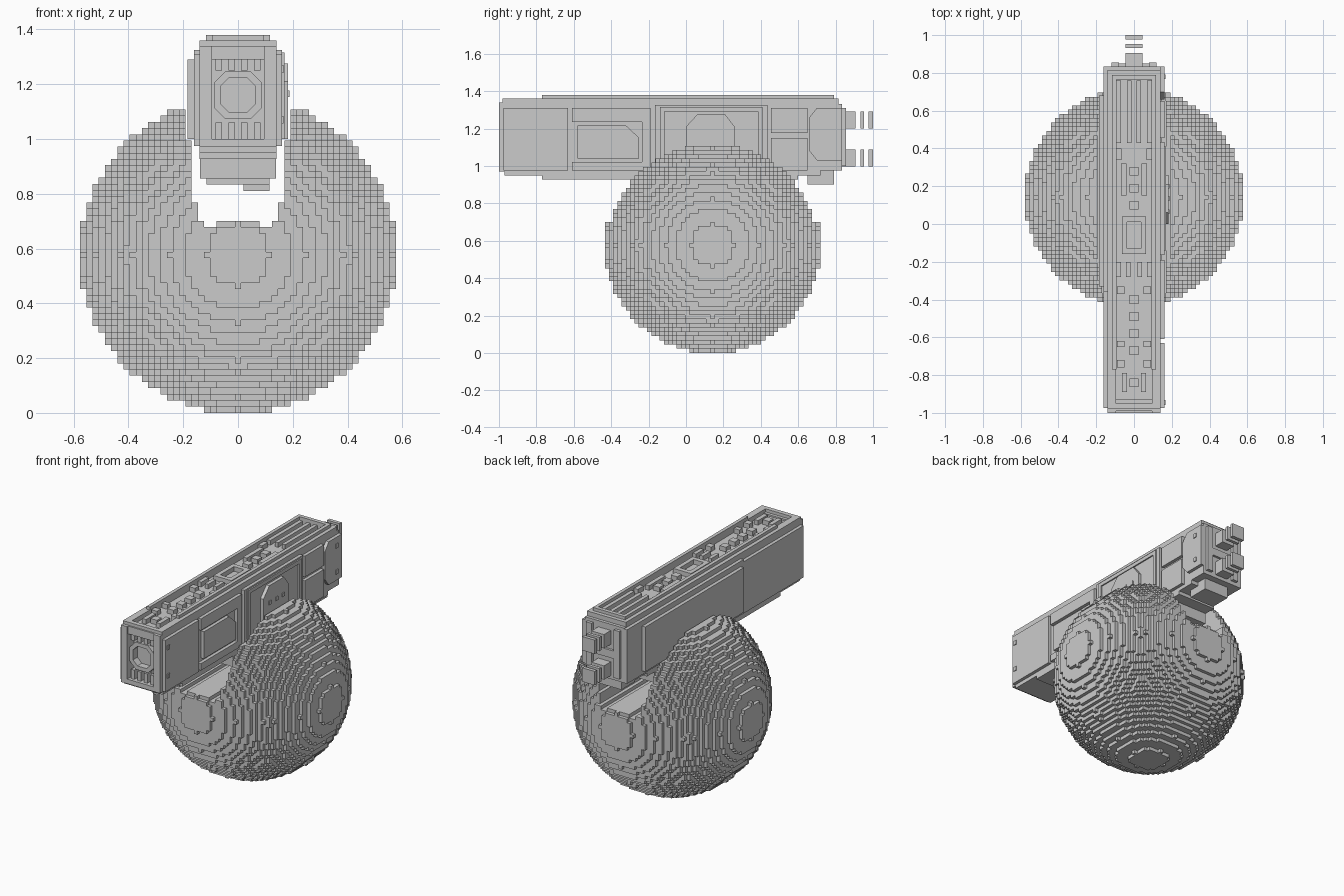
import bpy, bmesh, math

H = 0.0226                      # block size
CY, R = 0.142, 25.5             # ball centre (y) and radius in blocks

grey = bpy.data.materials.new("plain_grey")
grey.diffuse_color = (0.6, 0.6, 0.6, 1)


def finish(bm, name):
    bmesh.ops.recalc_face_normals(bm, faces=bm.faces)
    me = bpy.data.meshes.new(name)
    bm.to_mesh(me)
    bm.free()
    me.materials.append(grey)
    ob = bpy.data.objects.new(name, me)
    bpy.context.collection.objects.link(ob)
    return ob


def prism(bm, pts, x0, x1):
    """Extrude a y-z outline along x."""
    a = [bm.verts.new((x0, y, z)) for y, z in pts]
    b = [bm.verts.new((x1, y, z)) for y, z in pts]
    bm.faces.new(a)
    bm.faces.new(b[::-1])
    for i in range(len(a)):
        j = (i + 1) % len(a)
        bm.faces.new((a[i], b[i], b[j], a[j]))


def boxes(name, *items):
    """Each item: x0, x1, y0, y1, z0, z1."""
    bm = bmesh.new()
    for x0, x1, y0, y1, z0, z1 in items:
        prism(bm, [(y0, z0), (y1, z0), (y1, z1), (y0, z1)], x0, x1)
    return finish(bm, name)


def plates(name, outlines, x0, x1):
    bm = bmesh.new()
    for pts in outlines:
        prism(bm, pts, x0, x1)
    return finish(bm, name)


def rect(y0, y1, z0, z1):
    return [(y0, z0), (y1, z0), (y1, z1), (y0, z1)]


def both(*items):
    """Add the x-mirrored copy of every box."""
    return list(items) + [(-b, -a, *r) for a, b, *r in items]


# Blocky ball with a stepped slot running front to back
def slot_floor(x):
    x = abs(x)
    for limit, z in ((0.09, 0.69), (0.115, 0.67), (0.14, 0.71), (0.166, 0.765), (0.185, 0.99)):
        if x < limit:
            return z
    return 9


solid = set()
for i in range(-25, 26):
    floor = slot_floor(i * H)
    for j in range(-25, 26):
        for k in range(-25, 26):
            if i * i + j * j + k * k <= R * R and (k + R) * H < floor:
                solid.add((i, j, k))

bm = bmesh.new()
cache = {}


def corner(c):
    if c not in cache:
        cache[c] = bm.verts.new(((c[0] - 0.5) * H, CY + (c[1] - 0.5) * H, (c[2] + 25) * H))
    return cache[c]


for p in solid:
    for ax in range(3):
        u, v = (ax + 1) % 3, (ax + 2) % 3
        for s in (0, 1):
            n = list(p)
            n[ax] += 2 * s - 1
            if tuple(n) in solid:
                continue
            ring = []
            for du, dv in ((0, 0), (1, 0), (1, 1), (0, 1)):
                c = list(p)
                c[ax] += s
                c[u] += du
                c[v] += dv
                ring.append(corner(tuple(c)))
            bm.faces.new(ring if s else ring[::-1])
me = bpy.data.meshes.new("ball")
bm.to_mesh(me)
bm.free()
me.materials.append(grey)
bpy.context.collection.objects.link(bpy.data.objects.new("ball", me))

# Main hull, with an open bay at the nose and a trench on top
boxes("hull_core", (-0.14, 0.14, -0.93, 0.835, 0.975, 1.33))
boxes("hull_top_rails", *both((0.095, 0.115, -0.975, 0.79, 1.33, 1.36), (0.115, 0.14, -0.98, 0.815, 1.33, 1.36),
                              (0.093, 0.116, -0.77, 0.79, 1.36, 1.38)),
      (-0.14, 0.14, 0.77, 0.815, 1.33, 1.36), (-0.115, 0.115, 0.765, 0.79, 1.33, 1.38),
      (-0.115, 0.115, -0.98, -0.95, 1.33, 1.36))
boxes("keel", (-0.14, 0.14, -0.97, 0.72, 0.95, 0.98), (-0.14, 0.14, -0.77, 0.60, 0.927, 0.955),
      (-0.139, 0.139, -0.25, 0.52, 0.855, 0.93), (-0.115, 0.115, -0.2, 0.47, 0.833, 0.86),
      (0.02, 0.115, 0.0, 0.2, 0.81, 0.84), (-0.09, 0.09, 0.65, 0.79, 0.90, 0.98))

# Nose frame and muzzle
boxes("nose_frame", *both((0.095, 0.14, -1.0, -0.93, 0.97, 1.34)),
      (-0.095, 0.095, -0.99, -0.93, 1.29, 1.34), (-0.095, 0.095, -1.0, -0.93, 0.97, 1.0))
boxes("nose_slats", *[(x - 0.012, x + 0.012, -0.98, -0.93, z0, z1)
                      for x in (-0.07, -0.023, 0.023, 0.07) for z0, z1 in ((1.0, 1.06), (1.25, 1.29))])
bm = bmesh.new()
s, c = 0.088, 0.045
outer = [(c, -s), (s, -c), (s, c), (c, s), (-c, s), (-s, c), (-s, -c), (-c, -s)]
loops = []
for k, y in ((1, -0.93), (1, -0.985), (0.72, -0.985), (0.72, -0.94)):
    loops.append([bm.verts.new((x * k, y, 1.16 + z * k)) for x, z in outer])
for a, b in zip(loops, loops[1:]):
    for i in range(8):
        bm.faces.new((a[i], a[(i + 1) % 8], b[(i + 1) % 8], b[i]))
bm.faces.new(loops[3])
finish(bm, "muzzle")

# Right side: panels with cut corners
plates("right_panels", [
    rect(-0.975, -0.63, 0.975, 1.31),
    rect(-0.61, -0.19, 1.235, 1.31),
    [(-0.58, 1.04), (-0.25, 1.04), (-0.25, 1.15), (-0.32, 1.215), (-0.58, 1.215)],
    rect(-0.61, -0.19, 0.975, 1.02), rect(-0.235, -0.19, 1.02, 1.235),
    rect(-0.165, 0.435, 0.975, 1.325),
    rect(0.455, 0.65, 1.175, 1.31), rect(0.455, 0.65, 0.975, 1.15),
    [(0.70, 1.03), (0.835, 1.03), (0.835, 1.31), (0.70, 1.31), (0.66, 1.26), (0.66, 1.08)],
], 0.13, 0.1615)
plates("right_panel_frame", [rect(-0.14, 0.41, 1.29, 1.315), rect(-0.14, -0.115, 1.0, 1.29),
                             rect(0.385, 0.41, 1.0, 1.29)], 0.15, 0.17)
plates("right_pivot", [[(0.0, 1.0), (0.26, 1.0), (0.26, 1.21), (0.21, 1.275), (0.06, 1.275), (0.0, 1.21)]],
       0.13, 0.183)
plates("right_bolts", [rect(y - 0.012, y + 0.012, z - 0.012, z + 0.012) for y, z in
                       ((0.065, 1.165), (0.135, 1.165), (0.2, 1.165))], 0.18, 0.188)
plates("right_corner_bolts", [rect(y - 0.012, y + 0.012, z - 0.014, z + 0.014) for y, z in
                              ((-0.945, 1.255), (-0.945, 1.07), (0.78, 1.255), (0.78, 1.085))], 0.155, 0.167)

# Left side: plain panels
plates("left_panels", [rect(-0.975, -0.36, 0.975, 1.31), rect(-0.36, 0.835, 0.975, 1.325)], -0.1615, -0.13)
plates("left_raised_panel", [rect(-0.33, 0.68, 1.0, 1.29)], -0.184, -0.15)

# Small blocks in the top trench
top = [(x - 0.012, x + 0.012, 0.43, 0.76) for x in (-0.08, -0.025, 0.025, 0.08)]
top += [(x - 0.012, x + 0.012, -0.28, -0.2) for x in (-0.08, -0.03, 0.03, 0.08)]
top += [(-0.023, 0.023, y - 0.023, y + 0.023) for y in (-0.4, -0.49, -0.58, -0.67, -0.84, 0.1, 0.19, 0.28)]
for sx in (-1, 1):
    for x, w, y0, y1 in ((0.08, 0.014, 0.34, 0.40), (0.055, 0.014, 0.15, 0.32), (0.05, 0.014, -0.16, 0.04),
                         (0.07, 0.02, -0.37, -0.33), (0.07, 0.02, -0.65, -0.62), (0.07, 0.02, -0.76, -0.72),
                         (0.05, 0.014, -0.89, -0.79)):
        top.append((sx * x - w, sx * x + w, y0, y1))
top += [(-0.036, 0.036, -0.16, -0.13), (-0.036, 0.036, 0.01, 0.04)]
boxes("trench_blocks", *[(*t, 1.32, 1.36) for t in top])

# Rear nozzles with separate rings, and the rear wall trim
boxes("rear_trim", *both((0.08, 0.12, 0.82, 0.855, 1.0, 1.31)), (-0.08, 0.08, 0.82, 0.85, 1.12, 1.17))
boxes("rear_nozzles", *[(-0.045, 0.045, y0, y1, z, z + 0.09) for z in (0.997, 1.2)
                        for y0, y1 in ((0.82, 0.905), (0.932, 0.953), (0.977, 1.0))])
